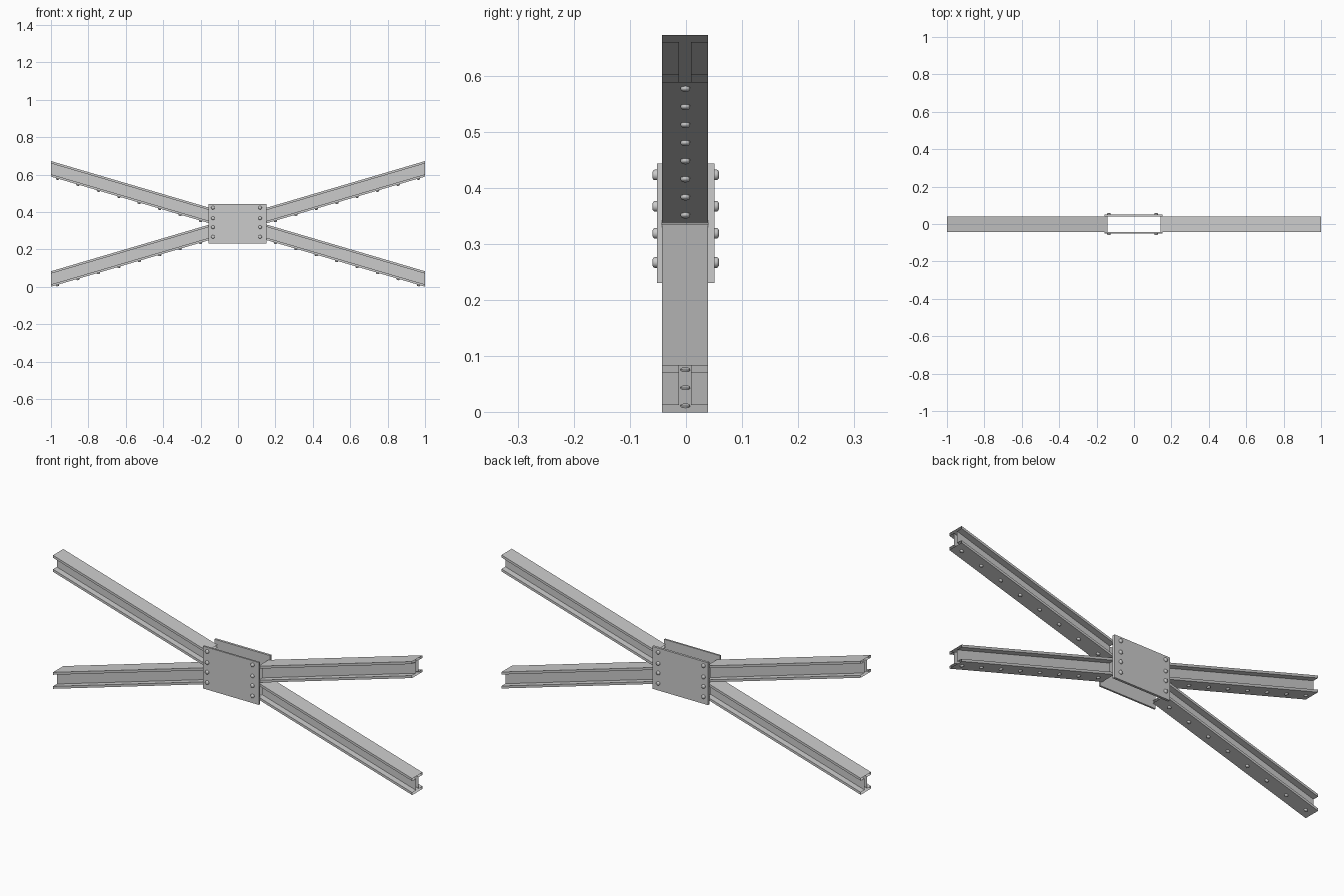
import bpy, bmesh
from math import atan, cos, sin, pi
from mathutils import Matrix, Vector

if "Cube" in bpy.data.objects:
    bpy.data.objects.remove(bpy.data.objects["Cube"])

SLOPE = 0.2945
INNER, OUTER = 0.142, 1.0
YC = -0.002          # beams sit slightly off centre
MID = 0.336          # height of the crossing
H, T = 0.0415, 0.0125  # half height and flange thickness (vertical)
FW, WW = 0.041, 0.0105  # half widths of flange and web


def finish(name, bm, smooth=False):
    me = bpy.data.meshes.new(name)
    bm.to_mesh(me)
    bm.free()
    ob = bpy.data.objects.new(name, me)
    bpy.context.collection.objects.link(ob)
    if smooth:
        bpy.context.view_layer.objects.active = ob
        ob.select_set(True)
        bpy.ops.object.shade_smooth_by_angle(angle=0.6)
        ob.select_set(False)
    return ob


def add_bolt(bm, pos, direction, r, base, head, n=16):
    """Domed bolt: flat back at -base, rounded head reaching +head along direction."""
    rot = Vector(direction).to_track_quat('Z', 'Y').to_matrix().to_4x4()
    m = Matrix.Translation(pos) @ rot
    prof = [(r, -base), (r, head * 0.5), (r * 0.88, head * 0.78), (r * 0.55, head)]
    rings = [[bm.verts.new(m @ Vector((q * cos(2 * pi * i / n), q * sin(2 * pi * i / n), h)))
              for i in range(n)] for q, h in prof]
    for a, b in zip(rings, rings[1:]):
        for i in range(n):
            j = (i + 1) % n
            bm.faces.new((a[i], a[j], b[j], b[i]))
    bm.faces.new(rings[0][::-1])
    bm.faces.new(rings[-1])


# I-section, counter-clockwise in (y, z)
half = [(WW, -H + T), (FW, -H + T), (FW, -H)]
right = half[::-1] + [(y, -z) for y, z in half]
section = right + [(-y, z) for y, z in right[::-1]]

for level, sz in (("upper", 1), ("lower", -1)):
    for side, sx in (("right", 1), ("left", -1)):
        # Beam: open-ended I-section with vertical end cuts
        bm = bmesh.new()
        loops = [[bm.verts.new((sx * x, YC + y, MID + sz * SLOPE * x + z)) for y, z in section]
                 for x in (INNER, OUTER)]
        n = len(section)
        for i in range(n):
            j = (i + 1) % n
            f = (loops[0][i], loops[0][j], loops[1][j], loops[1][i])
            bm.faces.new(f[::-1] if sx > 0 else f)
        # make sure the top flange faces up
        bm.normal_update()
        top = max(bm.faces, key=lambda f: f.calc_center_median().z - sz * SLOPE * abs(f.calc_center_median().x))
        if top.normal.z < 0:
            bmesh.ops.reverse_faces(bm, faces=bm.faces[:])
        finish(f"{level}_{side}_beam", bm)

        # Row of bolts along the underside
        a = atan(SLOPE)
        down = (sx * sz * sin(a), 0, -cos(a))
        bm = bmesh.new()
        for k in range(8):
            x = 0.965 - k * 0.1093
            add_bolt(bm, (sx * x, YC + 0.001, MID + sz * SLOPE * x - H), down, 0.0085, 0.003, 0.007)
        finish(f"{level}_{side}_beam_bolts", bm, True)

# Gusset plates and their bolts
for name, y0, y1, s in (("front", -0.052, -0.043, -1), ("back", 0.039, 0.051, 1)):
    bm = bmesh.new()
    bmesh.ops.create_cube(bm, size=1, matrix=Matrix.Translation((-0.003, (y0 + y1) / 2, 0.337))
                          @ Matrix.Diagonal((0.31, y1 - y0, 0.213, 1)))
    finish(f"{name}_plate", bm)
    bm = bmesh.new()
    face = y0 if s < 0 else y1
    for x in (-0.134, 0.118):
        for z in (0.423, 0.367, 0.319, 0.267):
            add_bolt(bm, (x, face, z), (0, s, 0), 0.0095, 0.003, 0.0078)
    finish(f"{name}_plate_bolts", bm, True)
